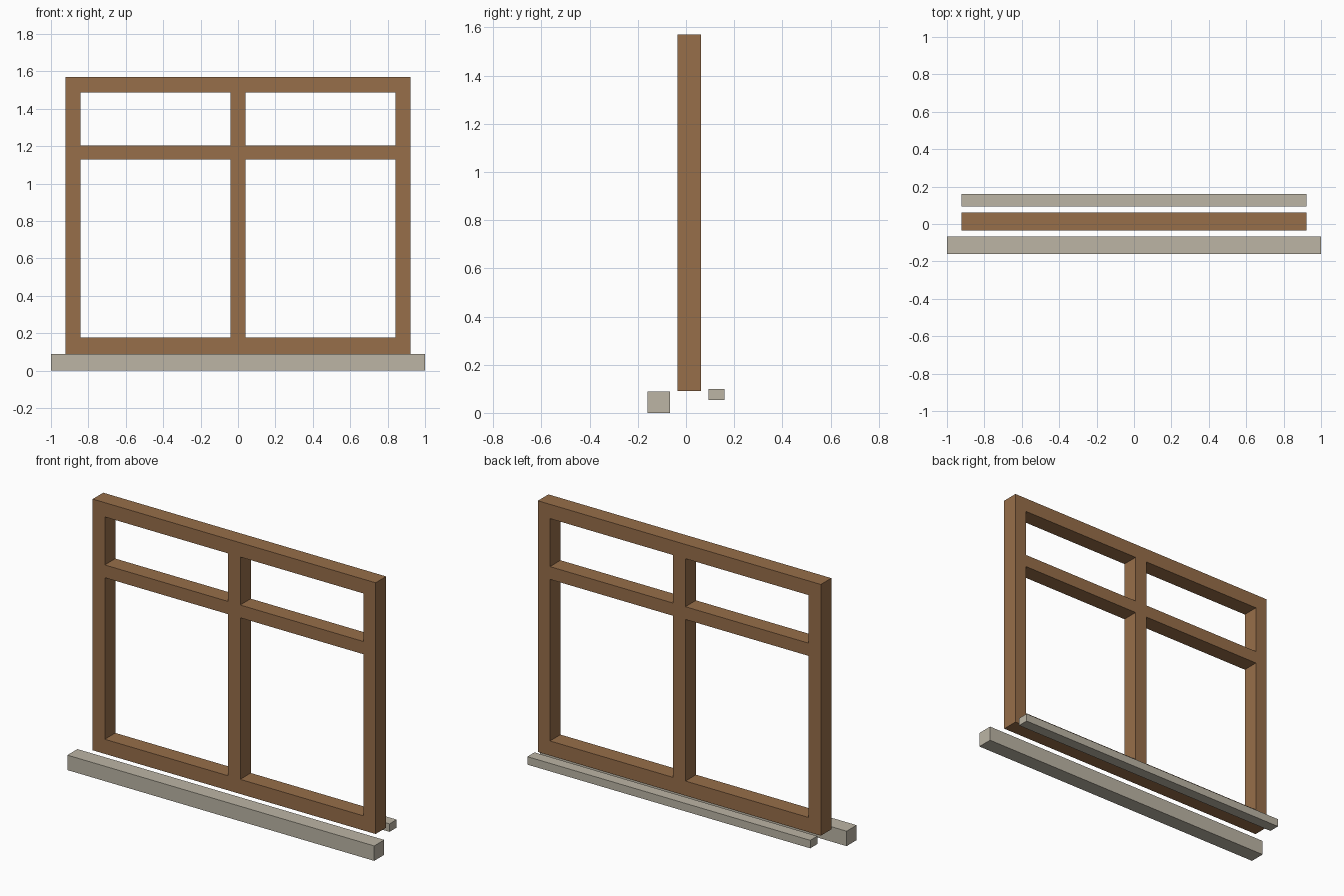
import bpy
import bmesh
from mathutils import Vector

cube = bpy.data.objects.get("Cube")
if cube:
    bpy.data.objects.remove(cube, do_unlink=True)


def make_material(name, rgb):
    mat = bpy.data.materials.new(name)
    mat.use_nodes = True
    color = (*rgb, 1.0)
    mat.diffuse_color = color
    mat.node_tree.nodes["Principled BSDF"].inputs["Base Color"].default_value = color
    return mat


def add_object(name, bm, mat):
    bmesh.ops.recalc_face_normals(bm, faces=bm.faces)
    mesh = bpy.data.meshes.new(name)
    bm.to_mesh(mesh)
    bm.free()
    mesh.materials.append(mat)
    obj = bpy.data.objects.new(name, mesh)
    bpy.context.collection.objects.link(obj)
    return obj


def add_box(name, low, high, mat):
    low, high = Vector(low), Vector(high)
    bm = bmesh.new()
    bmesh.ops.create_cube(bm, size=1)
    bmesh.ops.scale(bm, vec=high - low, verts=bm.verts)
    bmesh.ops.translate(bm, vec=(low + high) / 2, verts=bm.verts)
    return add_object(name, bm, mat)


def add_lattice(name, xs, zs, front, back, mat):
    """Flat grid of cells with every odd/odd cell left open, extruded to depth."""
    bm = bmesh.new()
    grid = [[bm.verts.new((x, front, z)) for z in zs] for x in xs]
    for i in range(len(xs) - 1):
        for j in range(len(zs) - 1):
            if i % 2 and j % 2:
                continue  # open pane
            bm.faces.new((grid[i][j], grid[i + 1][j],
                          grid[i + 1][j + 1], grid[i][j + 1]))
    result = bmesh.ops.extrude_face_region(bm, geom=bm.faces[:], use_keep_orig=True)
    moved = [g for g in result["geom"] if isinstance(g, bmesh.types.BMVert)]
    bmesh.ops.translate(bm, vec=(0, back - front, 0), verts=moved)
    return add_object(name, bm, mat)


wood = make_material("brown wood", (0.31, 0.156, 0.067))
stone = make_material("pale stone", (0.502, 0.462, 0.376))

# Frame with jambs, head, bottom rail, mullion and transom
half = [0.04, 0.843, 0.922]
add_lattice("window_frame",
            [-x for x in reversed(half)] + half,
            [0.09, 0.176, 1.128, 1.203, 1.486, 1.57],
            -0.036, 0.062, wood)

# Sills in front of and behind the frame
add_box("outer_sill", (-1, -0.16, 0), (1, -0.067, 0.088), stone)
add_box("inner_sill", (-0.922, 0.094, 0.053), (0.922, 0.16, 0.1), stone)
